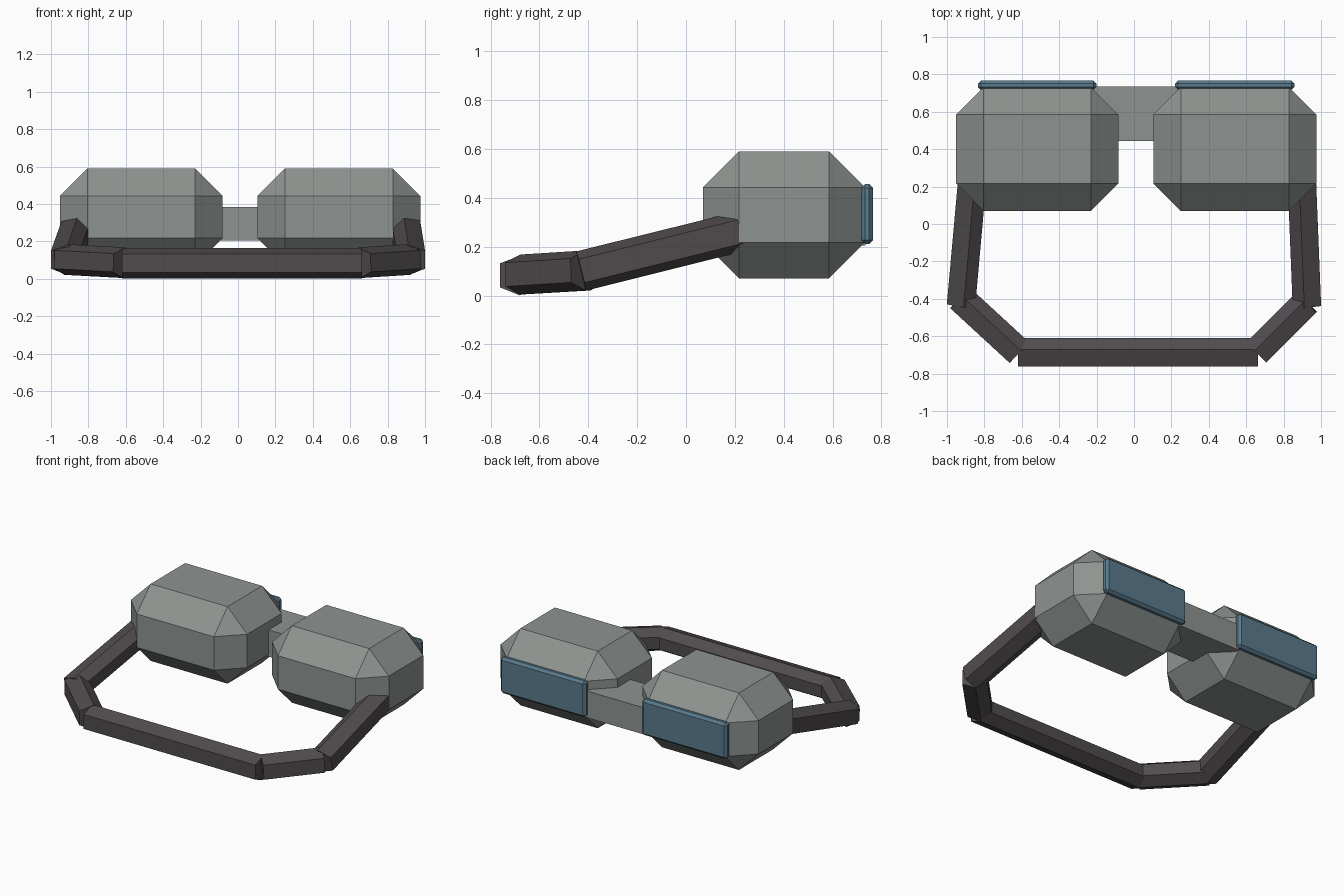
import bpy, bmesh
from mathutils import Vector

cube = bpy.data.objects.get("Cube")
if cube:
    bpy.data.objects.remove(cube, do_unlink=True)


def make_material(name, rgb):
    mat = bpy.data.materials.new(name)
    mat.use_nodes = True
    color = (*rgb, 1.0)
    mat.diffuse_color = color
    mat.node_tree.nodes["Principled BSDF"].inputs["Base Color"].default_value = color
    return mat


GREY = make_material("warm grey", (0.27, 0.295, 0.283))
DARK = make_material("dark strap", (0.082, 0.072, 0.077))
BLUE = make_material("blue glass", (0.10, 0.195, 0.26))


def finish(name, bm, mat):
    bmesh.ops.recalc_face_normals(bm, faces=bm.faces)
    mesh = bpy.data.meshes.new(name)
    bm.to_mesh(mesh)
    bm.free()
    mesh.materials.append(mat)
    obj = bpy.data.objects.new(name, mesh)
    bpy.context.collection.objects.link(obj)
    return obj


def box(name, low, high, mat, bevel=0.0):
    """Box between two corners, with optional flat chamfers on every edge."""
    low, high = Vector(low), Vector(high)
    bm = bmesh.new()
    bmesh.ops.create_cube(bm, size=1)
    bmesh.ops.scale(bm, vec=high - low, verts=bm.verts)
    bmesh.ops.translate(bm, vec=(low + high) / 2, verts=bm.verts)
    if bevel:
        bmesh.ops.bevel(bm, geom=bm.edges[:], offset=bevel, segments=1,
                        affect='EDGES', profile=0.5)
    return finish(name, bm, mat)


# Strap cross-section as (outward, upward) offsets from the centre line
SECTION = [(0.077, 0.049), (-0.013, 0.082), (-0.075, 0.04),
           (-0.075, -0.04), (-0.005, -0.082), (0.077, -0.049)]


def strap_piece(name, start, end):
    """Six-sided bar with square-cut ends."""
    start, end = Vector(start), Vector(end)
    along = (end - start).normalized()
    out = along.cross(Vector((0, 0, 1))).normalized()
    up = out.cross(along)
    bm = bmesh.new()
    rings = [[bm.verts.new(p + out * a + up * b) for a, b in SECTION]
             for p in (start, end)]
    for ring in rings:
        bm.faces.new(ring)
    count = len(SECTION)
    for i in range(count):
        j = (i + 1) % count
        bm.faces.new((rings[0][i], rings[0][j], rings[1][j], rings[1][i]))
    return finish(name, bm, DARK)


# Chamfered housings with glass plates on the back
for side, x0, x1 in (("right", -0.952, -0.083), ("left", 0.103, 0.975)):
    box(side + "_housing", (x0, 0.07, 0.07), (x1, 0.732, 0.59), GREY, 0.147)
    box(side + "_lens", (x0 + 0.117, 0.716, 0.212), (x1 - 0.118, 0.766, 0.456),
        BLUE, 0.016)

# Bridge between the housings
box("bridge", (-0.22, 0.445, 0.205), (0.24, 0.735, 0.385), GREY)

# Strap pieces, running from the right arm round the front to the left arm
strap_piece("right_arm", (-0.865, 0.22, 0.262), (-0.923, -0.425, 0.101))
strap_piece("right_corner", (-0.929, -0.395, 0.103), (-0.614, -0.685, 0.086))
strap_piece("front_band", (-0.62, -0.685, 0.083), (0.663, -0.685, 0.083))
strap_piece("left_corner", (0.655, -0.685, 0.086), (0.922, -0.417, 0.103))
strap_piece("left_arm", (0.923, -0.43, 0.101), (0.897, 0.22, 0.262))
